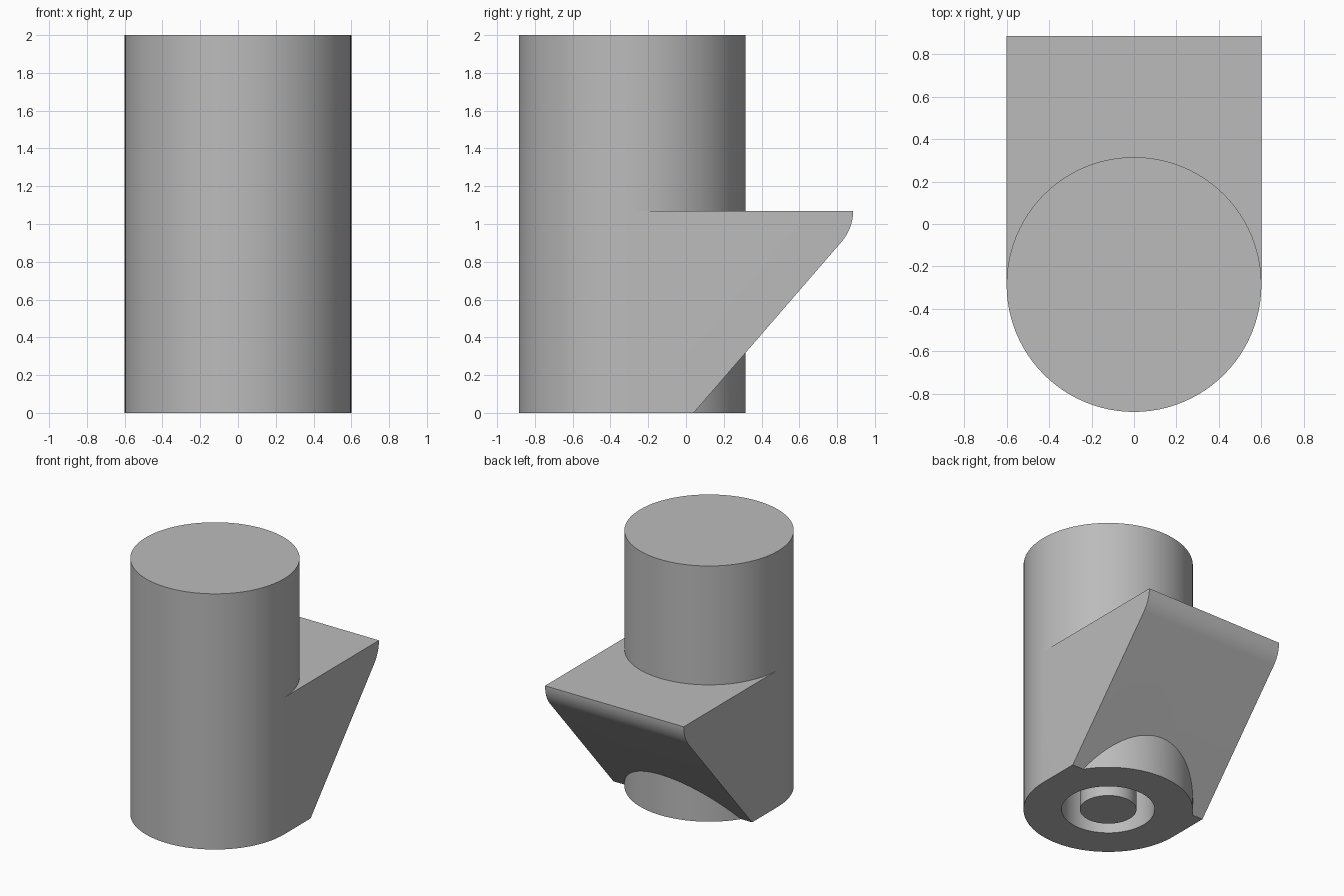
import bpy, bmesh, math

old = bpy.data.objects.get("Cube")
if old:
    bpy.data.objects.remove(old, do_unlink=True)

RADIUS, HEIGHT, AXIS_Y = 0.6, 2.0, -0.285
SHELF_Z, NOSE_R = 1.07, 0.25

grey = bpy.data.materials.new("plain grey")
grey.use_nodes = True
colour = (0.5, 0.5, 0.5, 1)
grey.diffuse_color = colour
grey.node_tree.nodes["Principled BSDF"].inputs["Base Color"].default_value = colour


def cylinder(name, radius, bottom, top):
    bpy.ops.mesh.primitive_cylinder_add(vertices=96, radius=radius, depth=top - bottom,
                                        location=(0, AXIS_Y, (top + bottom) / 2))
    ob = bpy.context.object
    ob.name = name
    ob.data.materials.append(grey)
    return ob


def extrude_profile(name, points, half_width):
    bm = bmesh.new()
    face = bm.faces.new([bm.verts.new((-half_width, y, z)) for y, z in points])
    new = bmesh.ops.extrude_face_region(bm, geom=[face])["geom"]
    bmesh.ops.translate(bm, vec=(2 * half_width, 0, 0),
                        verts=[g for g in new if isinstance(g, bmesh.types.BMVert)])
    bmesh.ops.recalc_face_normals(bm, faces=bm.faces)
    mesh = bpy.data.meshes.new(name)
    bm.to_mesh(mesh)
    bm.free()
    ob = bpy.data.objects.new(name, mesh)
    bpy.context.collection.objects.link(ob)
    mesh.materials.append(grey)
    return ob


def combine(target, tool, operation):
    mod = target.modifiers.new(operation.lower(), "BOOLEAN")
    mod.operation, mod.solver, mod.object = operation, "EXACT", tool
    bpy.context.view_layer.objects.active = target
    bpy.ops.object.modifier_apply(modifier=mod.name)
    bpy.data.objects.remove(tool, do_unlink=True)


def smooth(ob):
    bpy.ops.object.select_all(action="DESELECT")
    ob.select_set(True)
    bpy.context.view_layer.objects.active = ob
    bpy.ops.object.shade_smooth_by_angle(angle=math.radians(25))


# Round column with a rear bracket: flat shelf, rounded nose, sloping underside
column = cylinder("column", RADIUS, 0, HEIGHT)
turn = math.radians(40.7)
nose = [(0.885 - NOSE_R + NOSE_R * math.cos(turn * i / 10),
         SHELF_Z - NOSE_R * math.sin(turn * i / 10)) for i in range(11)]
profile = [(AXIS_Y, 0), (AXIS_Y, SHELF_Z)] + nose + [(0.04, 0)]
bracket = extrude_profile("rear_bracket", profile, RADIUS)
combine(column, bracket, "UNION")

# Socket in the base with a central pin flush with the bottom
socket = cylinder("socket_cutter", 0.33, -0.2, 1.0)
combine(column, socket, "DIFFERENCE")
pin = cylinder("centre_pin", 0.2, 0, 1.0)

for part in (column, pin):
    smooth(part)
